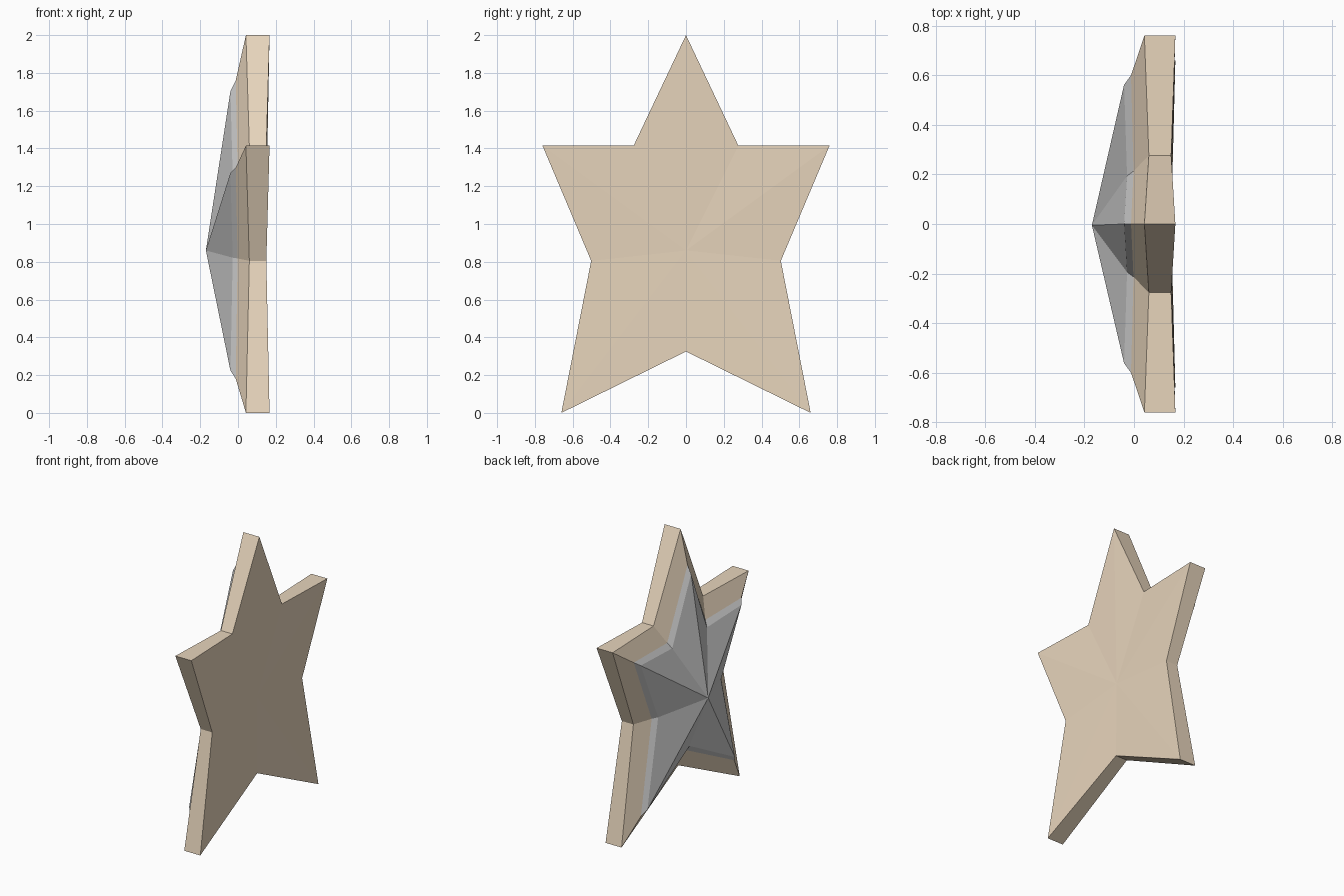
import bpy

if "Cube" in bpy.data.objects:
    bpy.data.objects.remove(bpy.data.objects["Cube"])

# Star outline in (y, z): right half from the top tip downward, tips and notches alternating
HALF = [(0, 2.0), (0.277, 1.415), (0.76, 1.415), (0.502, 0.805), (0.66, 0.0), (0, 0.325)]
RIGHT = HALF[1:5]
# Counter-clockwise seen from +x: top, left side, bottom notch, right side
OUTLINE = [HALF[0]] + [(-y, z) for y, z in RIGHT] + [HALF[5]] + RIGHT[::-1]
CENTRE_Z = 0.86


def ring(tip_x, notch_x, tip_scale=1.0, notch_scale=1.0):
    """Star-shaped loop with separate depth and scale for tips and notches."""
    pts = []
    for i, (y, z) in enumerate(OUTLINE):
        x, s = (tip_x, tip_scale) if i % 2 == 0 else (notch_x, notch_scale)
        pts.append((x, y * s, CENTRE_Z + (z - CENTRE_Z) * s))
    return pts


def skin(name, rings, back=None, apex=None, color=None):
    """Bridge star loops from back to front, with optional centre fans."""
    n = len(OUTLINE)
    verts = [p for r in rings for p in r]
    faces = []
    for k in range(len(rings) - 1):
        a, b = k * n, (k + 1) * n
        for i in range(n):
            j = (i + 1) % n
            faces.append((a + i, b + i, b + j, a + j))
    if back:
        c = len(verts)
        verts.append(back)
        faces += [(c, i, (i + 1) % n) for i in range(n)]
    if apex:
        c, a = len(verts), (len(rings) - 1) * n
        verts.append(apex)
        faces += [(c, a + (i + 1) % n, a + i) for i in range(n)]
    mesh = bpy.data.meshes.new(name)
    mesh.from_pydata(verts, [], faces)
    mesh.update()
    obj = bpy.data.objects.new(name, mesh)
    bpy.context.collection.objects.link(obj)
    if color:
        mat = bpy.data.materials.new(name + "_material")
        mat.diffuse_color = color
        mat.use_nodes = True
        mat.node_tree.nodes["Principled BSDF"].inputs["Base Color"].default_value = mat.diffuse_color
        mesh.materials.append(mat)
    return obj


back_edge = ring(0.167, 0.15)
front_edge = ring(0.042, 0.06)
inset_edge = ring(-0.012, -0.002, 0.79, 0.77)
facet_edge = ring(-0.04, -0.028, 0.74, 0.70)

# Beige backing: shallow dished back, side wall and front bevel
skin("star_base", [back_edge, front_edge, inset_edge],
     back=(0.145, 0, CENTRE_Z), color=(0.8, 0.66, 0.5, 1))

# Grey faceted star: narrow rim and pointed facets
skin("faceted_star", [inset_edge, facet_edge], apex=(-0.17, -0.005, CENTRE_Z))
